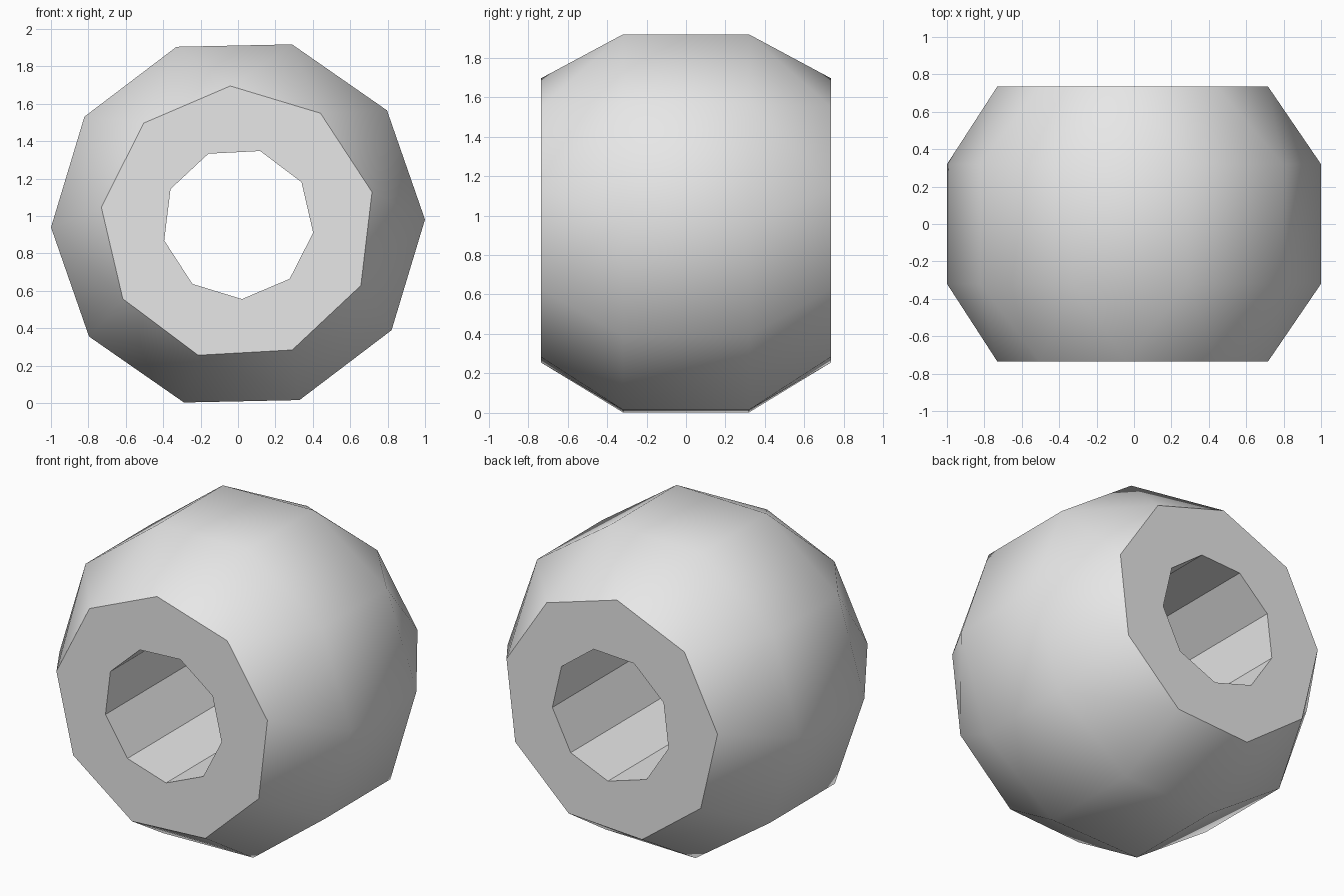
import bpy, bmesh
from math import cos, sin, radians, pi

cube = bpy.data.objects.get("Cube")
if cube:
    bpy.data.objects.remove(cube, do_unlink=True)

CENTRE_Z = 0.96
END_Y = 0.735

grey = bpy.data.materials.new("plain grey")
grey.use_nodes = True
colour = (0.8, 0.8, 0.8, 1)
grey.diffuse_color = colour
grey.node_tree.nodes["Principled BSDF"].inputs["Base Color"].default_value = colour

bm = bmesh.new()


def ring(count, radius, start, y):
    """Regular polygon of vertices around the y axis."""
    angles = [radians(start) + 2 * pi * i / count for i in range(count)]
    return [bm.verts.new((radius * cos(a), y, CENTRE_Z + radius * sin(a))) for a in angles]


def bridge(a, b):
    for i in range(len(a)):
        j = (i + 1) % len(a)
        bm.faces.new((a[i], a[j], b[j], b[i]))


# Outer shell: ten-sided band tapering to nine-sided ends
bands = [ring(10, 1.0, 1.2, y) for y in (-0.32, 0.32)]
ends = [ring(9, 0.736, 13.2, s * END_Y) for s in (-1, 1)]
bmesh.ops.convex_hull(bm, input=bm.verts[:])
caps = [f for f in bm.faces if all(abs(v.co.y) > END_Y - 0.01 for v in f.verts)]
bmesh.ops.delete(bm, geom=caps, context='FACES_ONLY')
cap_edges = [e for e in bm.edges if not e.link_faces]
bmesh.ops.delete(bm, geom=cap_edges, context='EDGES')
bmesh.ops.dissolve_limit(bm, angle_limit=radians(1), verts=bm.verts[:], edges=bm.edges[:])

# Flat end rings and the nine-sided bore
holes = [ring(9, 0.405, -7, s * END_Y) for s in (-1, 1)]
for end, hole in zip(ends, holes):
    bridge(end, hole)
bridge(*holes)
bmesh.ops.recalc_face_normals(bm, faces=bm.faces[:])

mesh = bpy.data.meshes.new("bead")
bm.to_mesh(mesh)
bm.free()
mesh.materials.append(grey)
bead = bpy.data.objects.new("bead", mesh)
bpy.context.collection.objects.link(bead)

bpy.ops.object.select_all(action='DESELECT')
bead.select_set(True)
bpy.context.view_layer.objects.active = bead
bpy.ops.object.shade_smooth_by_angle(angle=radians(35))
